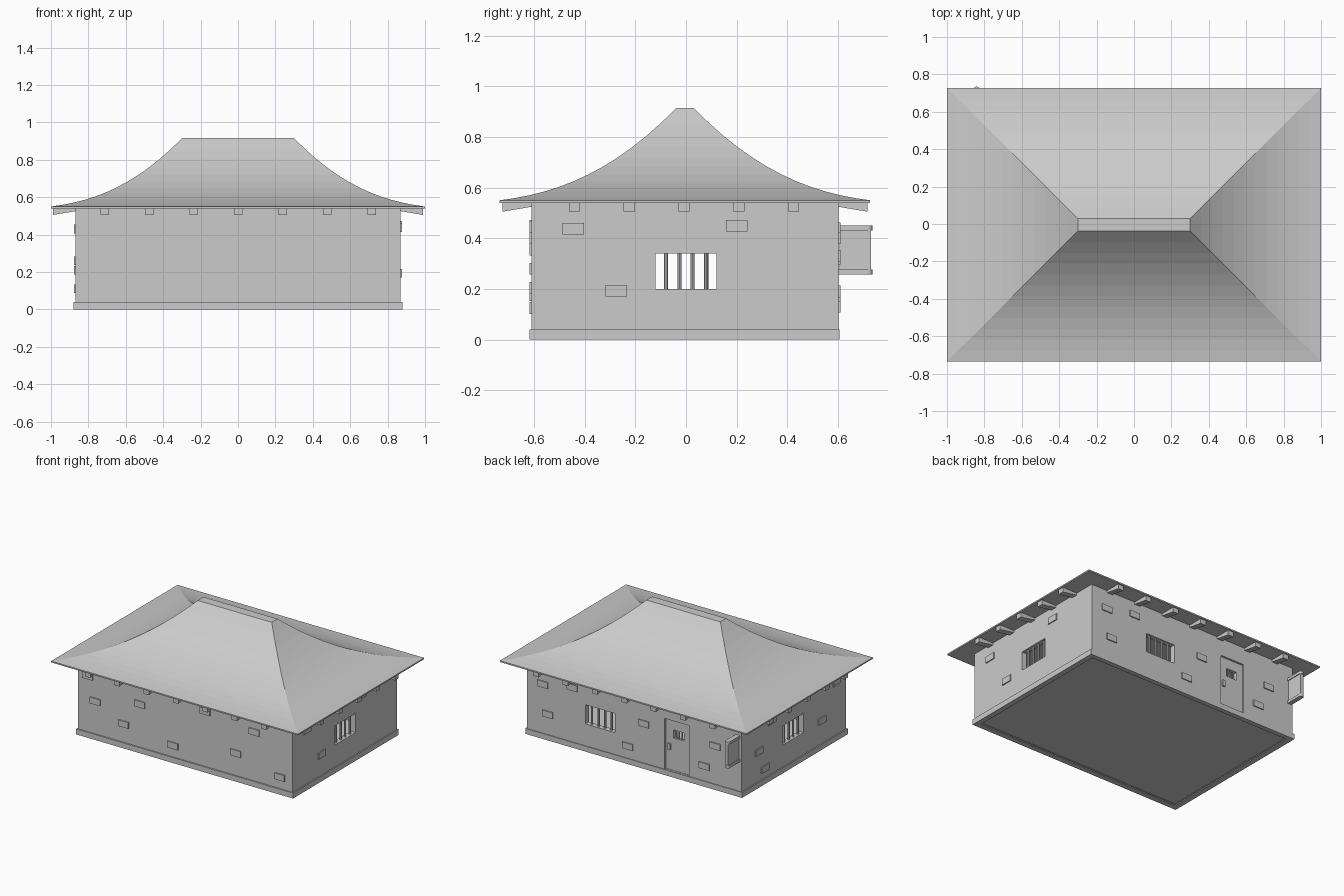
import bpy, bmesh, math
from mathutils import Matrix, Vector

if "Cube" in bpy.data.objects:
    bpy.data.objects.remove(bpy.data.objects["Cube"])

CY = -0.004            # building centre in y (the hanging sign sticks out at the back)
WX, WY = 0.87, 0.605   # wall half sizes
EAVE = 0.54


def finish(name, bm):
    bmesh.ops.recalc_face_normals(bm, faces=bm.faces)
    me = bpy.data.meshes.new(name)
    bm.to_mesh(me)
    bm.free()
    ob = bpy.data.objects.new(name, me)
    bpy.context.collection.objects.link(ob)
    return ob


def add_box(bm, x0, x1, y0, y1, z0, z1):
    m = (Matrix.Translation(((x0 + x1) / 2, (y0 + y1) / 2, (z0 + z1) / 2))
         @ Matrix.Diagonal((x1 - x0, y1 - y0, z1 - z0, 1)))
    return bmesh.ops.create_cube(bm, size=1, matrix=m)["verts"]


def boxes(name, dims):
    bm = bmesh.new()
    for d in dims:
        add_box(bm, *d)
    return finish(name, bm)


def cut(target, *dims):
    cutter = boxes("cutter", [dims])
    cutter.hide_render = True
    mod = target.modifiers.new("cut", "BOOLEAN")
    mod.operation, mod.solver, mod.object = "DIFFERENCE", "EXACT", cutter
    bpy.context.view_layer.objects.active = target
    bpy.ops.object.modifier_apply(modifier=mod.name)
    bpy.data.objects.remove(cutter)


def upright_rods(name, spots, r, z0, z1, sides=8):
    bm = bmesh.new()
    for x, y in spots:
        bmesh.ops.create_cone(bm, cap_ends=True, segments=sides, radius1=r, radius2=r, depth=z1 - z0,
                              matrix=Matrix.Translation((x, y, (z0 + z1) / 2)))
    return finish(name, bm)


# Hollow walls with three barred windows and a recessed door
YB, YF = CY + WY, CY - WY
T = 0.04
walls = boxes("walls", [(-WX, WX, YF, YB, 0.005, EAVE)])
cut(walls, -WX + T, WX - T, YF + T, YB - T, -0.1, 0.7)
cut(walls, -1.1, 1.1, -0.12, 0.12, 0.20, 0.34)
cut(walls, 0.155, 0.395, YB - 0.1, YB + 0.1, 0.20, 0.34)
cut(walls, -0.445, -0.248, YB - 0.014, YB + 0.1, 0.042, 0.412)
cut(walls, -0.395, -0.31, YB - 0.1, YB + 0.1, 0.28, 0.34)

# Floor and plinth ring
boxes("floor", [(-WX + 0.01, WX - 0.01, YF + 0.01, YB - 0.01, 0.008, 0.025)])
plinth = boxes("plinth", [(-WX - 0.009, WX + 0.009, YF - 0.009, YB + 0.005, 0, 0.04)])
cut(plinth, -WX + 0.03, WX - 0.03, YF + 0.03, YB - 0.03, -0.1, 0.1)

# Window bars
offs = [-0.079, -0.026, 0.026, 0.08]
upright_rods("side_window_bars", [(s * (WX - T / 2), o) for s in (-1, 1) for o in offs], 0.008, 0.19, 0.35)
upright_rods("back_window_bars", [(0.275 + o, YB - T / 2) for o in offs], 0.008, 0.19, 0.35)
upright_rods("door_window_bars", [(-0.3525 + o, YB - 0.022) for o in (-0.022, 0, 0.022)], 0.005, 0.275, 0.345)
boxes("door_lock", [(-0.29, -0.268, YB - 0.02, YB - 0.002, 0.19, 0.235)])

# Roof: concave hipped sweep ending in a flat ridge
bm = bmesh.new()
N = 12
RUN, RISE = 0.70, 0.365


def ring(hx, hy, z):
    return [bm.verts.new((sx * hx, CY + sy * hy, z)) for sx, sy in ((-1, -1), (1, -1), (1, 1), (-1, 1))]


rings = [ring(1.0, 0.731, EAVE)]
for i in range(N + 1):
    q = i / N
    h = 0.25 * q + 0.75 * q ** 2.3
    rings.append(ring(1.0 - RUN * q, 0.731 - 0.697 * q, 0.55 + RISE * h))
for a, b in zip(rings, rings[1:]):
    for k in range(4):
        bm.faces.new((a[k], a[(k + 1) % 4], b[(k + 1) % 4], b[k]))
bm.faces.new(rings[0])
bm.faces.new(rings[-1])
finish("roof", bm)


# Rafter ends: wedges that drop towards the eave
def add_rafter(bm, pos, out, inner, outer, w=0.022):
    side = Vector((-out.y, out.x, 0))
    prof = [(inner, 0.528), (outer, 0.505), (outer, 0.545), (inner, 0.545)]
    a, b = [[bm.verts.new(pos + out * d + side * s + Vector((0, 0, z))) for d, z in prof] for s in (-w, w)]
    bm.faces.new(a)
    bm.faces.new(b)
    for k in range(4):
        bm.faces.new((a[k], a[(k + 1) % 4], b[(k + 1) % 4], b[k]))


bm = bmesh.new()
for s in (-1, 1):
    for i in range(7):
        add_rafter(bm, Vector((-0.713 + 0.238 * i, CY, 0)), Vector((0, s, 0)), WY - 0.02, 0.72)
    for i in range(5):
        add_rafter(bm, Vector((0, -0.44 + 0.216 * i, 0)), Vector((s, 0, 0)), WX - 0.02, 0.99)
finish("rafter_ends", bm)

# Raised stones: (centre along wall, centre height), per wall
P = 0.008
W, H = 0.042, 0.023
front = [(-0.73, 0.28), (-0.50, 0.175), (-0.37, 0.355), (-0.10, 0.125), (0.16, 0.445),
         (0.41, 0.205), (0.56, 0.40), (0.765, 0.125), (-0.79, 0.45)]
back = [(0.70, 0.19), (0.74, 0.40), (-0.08, 0.33), (0.05, 0.13), (-0.66, 0.32), (-0.57, 0.15), (0.50, 0.44)]
right = [(-0.445, 0.438), (0.20, 0.45), (-0.275, 0.193)]
left = [(-0.33, 0.21), (-0.50, 0.43), (0.25, 0.43), (0.40, 0.26), (0.33, 0.11)]
E = 0.01
boxes("front_stones", [(u - W, u + W, YF - P, YF + E, z - H, z + H) for u, z in front])
boxes("back_stones", [(u - W, u + W, YB - E, YB + P, z - H, z + H) for u, z in back])
boxes("right_stones", [(WX - E, WX + P, u - W, u + W, z - H, z + H) for u, z in right])
boxes("left_stones", [(-WX - P, -WX + E, u - W, u + W, z - H, z + H) for u, z in left])

# Hanging sign on the back wall, panel between two round-ended arms
SX = -0.842
boxes("sign_panel", [(SX - 0.011, SX + 0.011, YB + 0.004, 0.73, 0.27, 0.435)])
for name, z in (("sign_top_arm", 0.43), ("sign_bottom_arm", 0.257)):
    boxes(name, [(SX - 0.017, SX + 0.017, YB - 0.01, 0.718, z, z + 0.02)])
    upright_rods(name + "_end", [(SX, 0.718)], 0.017, z, z + 0.02, 16)
